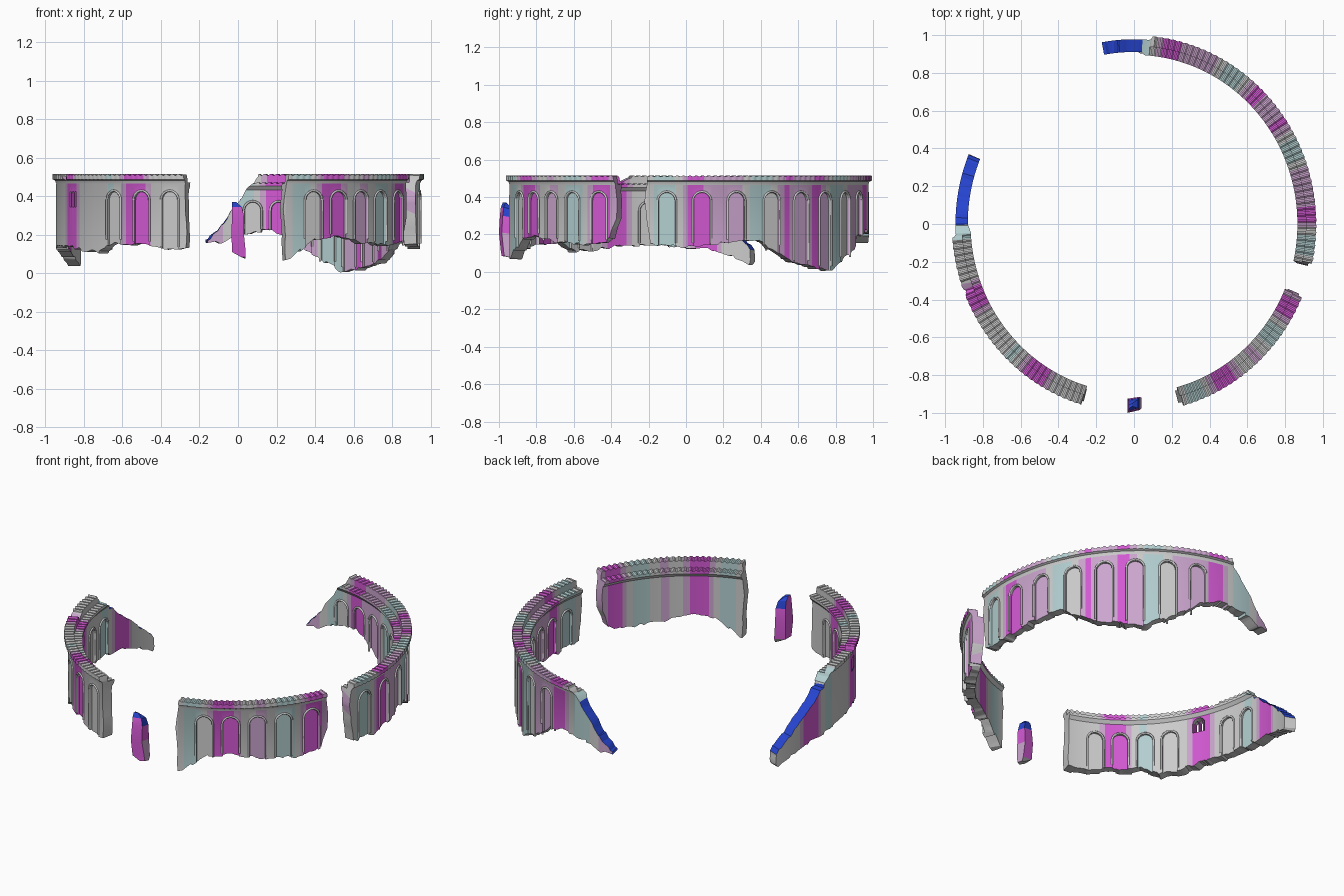
import bpy, bmesh, math, random
from mathutils import Vector

if "Cube" in bpy.data.objects:
    bpy.data.objects.remove(bpy.data.objects["Cube"])

random.seed(4)
STRETCH = 1.035   # ring is slightly longer in y


def polar(r, t, z):
    a = math.radians(t)
    return Vector((r * math.cos(a), r * math.sin(a) * STRETCH, z))


def make_object(name, bm):
    bmesh.ops.recalc_face_normals(bm, faces=bm.faces)
    me = bpy.data.meshes.new(name)
    bm.to_mesh(me)
    bm.free()
    ob = bpy.data.objects.new(name, me)
    bpy.context.collection.objects.link(ob)
    return ob


def loft(bm, rings):
    # closed sections joined in order, ends capped with strips
    vs = [[bm.verts.new(p) for p in ring] for ring in rings]
    n = len(vs[0])
    for a, b in zip(vs, vs[1:]):
        for i in range(n):
            j = (i + 1) % n
            bm.faces.new((a[i], a[j], b[j], b[i]))
    return vs


def interp(prof, t, k):
    for a, b in zip(prof, prof[1:]):
        if t <= b[0]:
            f = max(0, (t - a[0]) / (b[0] - a[0]))
            return a[k] + (b[k] - a[k]) * f
    return prof[-1][k]


# wall cross-section: plain wall, outer cornice and parapet, lower inner ledge
SECTION = [(.88, -.1), (.945, -.1), (.945, .465), (.952, .482), (.966, .488), (.966, .515),
           (.91, .515), (.91, .472), (.865, .472), (.865, .452), (.88, .432)]


def ring_wall(name, t0, t1):
    bm = bmesh.new()
    rings = []
    for i in range(int((t1 - t0) * 2) + 1):
        low = .006 if i % 4 < 2 else 0      # scalloped rims
        rings.append([polar(r - (low * .5 if r > .96 else 0), t0 + i * .5,
                            z - (low if k in (5, 6, 7, 8) else 0))
                      for k, (r, z) in enumerate(SECTION)])
    vs = loft(bm, rings)
    bm.faces.new(vs[0])
    bm.faces.new(vs[-1])
    return make_object(name, bm)


def break_solid(prof, start, end):
    # rough solid whose lower, upper and end faces are the fracture surfaces
    bm = bmesh.new()
    t0, t1 = prof[0][0], prof[-1][0]
    n = int((t1 - t0) / 2.5)
    ts = sorted(set([t0 + (t1 - t0) * i / n for i in range(n + 1)] + [p[0] for p in prof]))
    L = 5
    rings = []
    for t in ts:
        lo, hi = interp(prof, t, 1), interp(prof, t, 2)
        shift = start if t == ts[0] else end if t == ts[-1] else [0] * L
        cols = []
        for r in (.8, 1.03):
            b = lo + random.uniform(0, .02)
            h = hi + (random.uniform(-.015, .015) if hi < .5 else 0)
            cols.append([polar(r, t + shift[k] + (random.uniform(-.5, .5) if any(shift) else 0),
                               b + (h - b) * k / (L - 1)) for k in range(L)])
        rings.append(cols[0] + cols[1][::-1])
    vs = loft(bm, rings)
    for ring in (vs[0], vs[-1]):
        for k in range(L - 1):
            bm.faces.new((ring[k], ring[k + 1], ring[-2 - k], ring[-1 - k]))
    bmesh.ops.triangulate(bm, faces=bm.faces)
    return make_object("break_cutter", bm)


def arch_outline(w, base, apex, n=10):
    spring = apex - w / 2
    pts = [(-w / 2, base)]
    pts += [(-w / 2 * math.cos(math.pi * i / n), spring + w / 2 * math.sin(math.pi * i / n))
            for i in range(n + 1)]
    return pts + [(w / 2, base)]


def on_wall(r, t, u, z):
    a = math.radians(t)
    return polar(r, t, z) + Vector((-math.sin(a), math.cos(a), 0)) * u


def arch_cutter(arches, r0, r1):
    bm = bmesh.new()
    for t, w, base, apex in arches:
        pts = arch_outline(w, base, apex)
        vs = loft(bm, [[on_wall(r, t, u, z) for u, z in pts] for r in (r0, r1)])
        bm.faces.new(vs[0])
        bm.faces.new(vs[1])
    return make_object("arch_cutter", bm)


def boolean(ob, cutter, op):
    m = ob.modifiers.new("cut", 'BOOLEAN')
    m.operation, m.solver, m.object = op, 'EXACT', cutter
    bpy.context.view_layer.objects.active = ob
    bpy.ops.object.modifier_apply(modifier="cut")
    bpy.data.objects.remove(cutter)


def arch_trim(name, arches, r, prof):
    # raised moulding round each arch
    cu = bpy.data.curves.new(name, 'CURVE')
    cu.dimensions = '3D'
    cu.bevel_depth, cu.bevel_resolution = .006, 1
    for t, w, _, apex in arches:
        base = interp(prof, t, 1) + .025
        pts = [on_wall(r, t, u, z) for u, z in arch_outline(w + .008, base, apex + .004)]
        s = cu.splines.new('POLY')
        s.points.add(len(pts) - 1)
        for p, c in zip(s.points, pts):
            p.co = (*c, 1)
    ob = bpy.data.objects.new(name, cu)
    bpy.context.collection.objects.link(ob)
    ob.data.materials.append(MATS[0])


# stone tints: grey, mauve, magenta, pale teal, and blue for the broken slopes
MATS = []
for nm, c in (("grey", (.55, .55, .55)), ("mauve", (.6, .38, .62)), ("magenta", (.65, .1, .65)),
              ("teal", (.45, .62, .63)), ("blue", (.02, .06, .65))):
    m = bpy.data.materials.new(nm)
    m.diffuse_color = (*c, 1)
    m.use_nodes = True
    m.node_tree.nodes["Principled BSDF"].inputs["Base Color"].default_value = m.diffuse_color
    MATS.append(m)


def tint(ob):
    for m in MATS:
        ob.data.materials.append(m)
    for p in ob.data.polygons:
        c, n = p.center, p.normal
        t = math.atan2(c.y, c.x)
        v = math.sin(t * 11) + .7 * math.sin(t * 23 + 1)
        p.material_index = 3 if v < -.9 else 0 if v < .1 else 1 if v < .8 else 2
        if n.z > .15 and .05 < c.z < .42:
            p.material_index = 4
        elif n.z < -.3:
            p.material_index = 0
    bpy.ops.object.select_all(action='DESELECT')
    ob.select_set(True)
    bpy.context.view_layer.objects.active = ob
    bpy.ops.object.shade_smooth_by_angle(angle=math.radians(25))


def wall(name, prof, start, end, outer, inner, windows=None):
    ob = ring_wall(name, math.floor(prof[0][0]) - 4, math.ceil(prof[-1][0]) + 4)
    out = [(t, .09, -.2, .425) for t in outer]
    inn = [(t, .085, -.2, .37) for t in inner]
    boolean(ob, arch_cutter(out, .93, 1.0), 'DIFFERENCE')
    if inn:
        boolean(ob, arch_cutter(inn, .82, .892), 'DIFFERENCE')
    if windows:
        boolean(ob, arch_cutter([(windows + d, .02, .345, .425) for d in (-1.7, 0, 1.7)], .905, 1), 'DIFFERENCE')
        boolean(ob, arch_cutter([(windows, .075, .335, .425)], .82, .915), 'DIFFERENCE')
    boolean(ob, break_solid(prof, start, end), 'INTERSECT')
    tint(ob)
    arch_trim(name + "_outer_arches", out, .946, prof)
    if inn:
        arch_trim(name + "_inner_arches", inn, .878, prof)


T = .6   # above the cornice: top left whole
wall("right_wall",
     [(-12, .14, T), (0, .12, T), (10, .14, T), (24, .16, T), (35, .05, T), (45, .015, T), (53, 0, T),
      (60, .05, T), (66, .1, T), (72, .18, T), (80, .22, T), (82.5, .21, T), (83.5, .21, .5),
      (90, .19, .37), (96, .15, .24), (100, .14, .17)],
     [.6, -.5, -.8, 0, .5], [0, .3, .3, .2, -.5],
     [-6, 5, 16, 28, 39, 49.5, 60.5, 71], range(85, -8, -9))
wall("front_right_wall",
     [(-75, .05, T), (-70, .11, T), (-64, .17, T), (-56, .18, T), (-48, .155, T), (-38, .14, T),
      (-30, .14, T), (-23, .17, T)],
     [.4, -.3, -1, .4, 2.2], [-1.5, .3, 1, .2, -2],
     [-65.5, -56.5, -47.5, -38.5, -28.5], [])
wall("left_wall",
     [(-202, .03, .14), (-196, .07, .2), (-188, .11, .33), (-180, .12, .42), (-175, .12, .49),
      (-173.5, .13, T), (-164, .13, T), (-162, .13, .495), (-158, .13, .49), (-156, .13, T),
      (-150, .11, T), (-140, .1, T), (-133, .15, T), (-122, .14, T), (-114, .11, T), (-107, .12, T)],
     [.5, -.5, .3, .2, 1], [.3, .5, .4, .2, -1.2],
     [-112, -122, -133], [-117, -126, -135, -144, -167, -176], windows=-155)

# lone standing fragment at the front
bm = bmesh.new()
levels = [(.085, .015, .04, -.985, -.93), (.11, -.03, .04, -.99, -.92), (.21, -.035, .03, -1, -.915),
          (.3, -.03, .03, -.995, -.92), (.345, -.03, .02, -.99, -.93), (.37, -.03, -.01, -.98, -.95)]
vs = loft(bm, [[(x0, y0, z), (x1, y0 + .015, z), (x1, y1, z - .01), (x0, y1 - .01, z)]
               for z, x0, x1, y0, y1 in levels])
bm.faces.new(vs[0])
bm.faces.new(vs[-1])
tint(make_object("front_fragment", bm))
